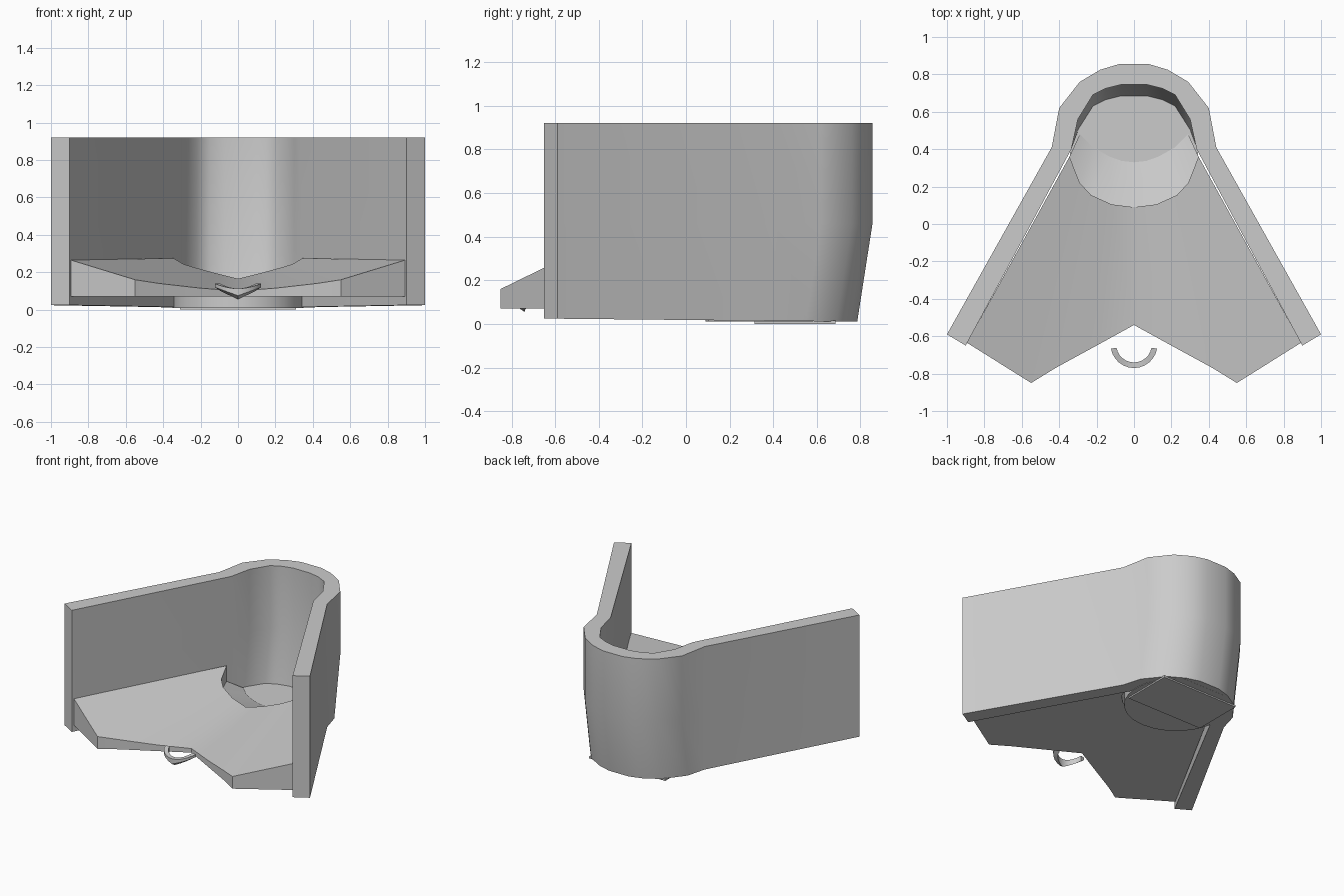
import bpy, bmesh, math
from mathutils import Vector

if "Cube" in bpy.data.objects:
    bpy.data.objects.remove(bpy.data.objects["Cube"])


def finish(name, bm, smooth=True):
    bmesh.ops.remove_doubles(bm, verts=bm.verts, dist=0.0005)
    bmesh.ops.recalc_face_normals(bm, faces=bm.faces)
    me = bpy.data.meshes.new(name)
    bm.to_mesh(me)
    bm.free()
    ob = bpy.data.objects.new(name, me)
    bpy.context.collection.objects.link(ob)
    if smooth:
        bpy.ops.object.select_all(action='DESELECT')
        ob.select_set(True)
        bpy.context.view_layer.objects.active = ob
        bpy.ops.object.shade_smooth_by_angle(angle=math.radians(35))
        mod = ob.modifiers.new("weighted", 'WEIGHTED_NORMAL')
        mod.keep_sharp = True
    return ob


def mirrored(half):
    """Extend a right-hand list of points to the left side."""
    left = [(-p[0],) + tuple(p[1:]) for p in reversed(half) if p[0] > 0]
    return list(half)[::-1] + [tuple(p) for p in left[::-1]]


def loft(bm, rows, closed_rows=False):
    """Join rows of points with quads."""
    vs = [[bm.verts.new(p) for p in r] for r in rows]
    for a, b in zip(vs, vs[1:] + (vs[:1] if closed_rows else [])):
        for i in range(len(a) - 1):
            bm.faces.new((a[i], a[i + 1], b[i + 1], b[i]))
    return vs


def closed_strip(bm, rows):
    """Loft rows into a tube and cap both ends."""
    vs = loft(bm, rows, True)
    bm.faces.new([r[0] for r in vs])
    bm.faces.new([r[-1] for r in vs])


# Curved surrounding wall, back tapering in below mid height
outer = mirrored([(.08, .855), (.18, .825), (.29, .76), (.40, .62), (.44, .41), (1, -.59)])
inner = mirrored([(.07, .745), (.15, .725), (.22, .69), (.30, .56), (.335, .40), (.90, -.65)])


def level(pts, z):
    if z is not None:
        return [(x, y, z) for x, y in pts]
    out = []
    for x, y in pts:
        yb = y - .07 * min(1, max(0, (y - .41) / .16))
        out.append((x, yb, .018 - .01 * yb))
    return out


bm = bmesh.new()
closed_strip(bm, [level(outer, .92), level(outer, .46), level(outer, None),
                  level(inner, None), level(inner, .46), level(inner, .92)])
finish("surround_wall", bm)

# Sloping floor slab with a shallow central valley
front = mirrored([(0, -.54, .10), (.2, -.65, .115), (.42, -.77, .14), (.55, -.85, .16), (.893, -.635, .265)])
back = mirrored([(0, .09, .165), (.12, .105, .195), (.23, .155, .225), (.29, .22, .243), (.345, .36, .275)])


def drop(row):
    return [(x, y, .07) for x, y, z in row]


bm = bmesh.new()
closed_strip(bm, [front, back, drop(back), drop(front)])
finish("floor_slab", bm)

# Round base under the well
bm = bmesh.new()
ring = [(.35 * math.cos(2 * math.pi * i / 24), .44 + .35 * math.sin(2 * math.pi * i / 24)) for i in range(24)]
f = bm.faces.new([bm.verts.new((x, min(y, .74), .01)) for x, y in ring])
new = bmesh.ops.extrude_face_region(bm, geom=[f])["geom"]
bmesh.ops.translate(bm, vec=Vector((0, 0, .065)), verts=[g for g in new if isinstance(g, bmesh.types.BMVert)])
finish("well_base", bm)

# Fan shaped lip running down into the well
lip_low = mirrored([(0, .33, .08), (.065, .337, .08), (.13, .36, .08), (.22, .41, .08), (.29, .48, .08)])
lip_top = [(x, y, min(z, .165) - .005) for x, y, z in back]
bm = bmesh.new()
loft(bm, [lip_top, lip_low])
finish("well_lip", bm)

# Thin plate below the base
bm = bmesh.new()
bmesh.ops.create_cube(bm, size=1)
for v in bm.verts:
    v.co = (v.co.x * .62, .5 + v.co.y * .37, .0075 + v.co.z * .015)
finish("bottom_plate", bm, False)

# Crescent hook in front
bm = bmesh.new()
rows = [[], [], [], []]
for i in range(13):
    a = math.radians(190 + 160 * i / 12)
    t = abs(math.cos(a))
    top, low = .113 + .027 * t * t, .055 + .045 * t
    for row, (r, z) in zip(rows, [(.125, top), (.125, low + .02), (.095, low), (.095, top)]):
        row.append((r * math.cos(a), -.645 + r * math.sin(a), z))
closed_strip(bm, rows)
finish("front_hook", bm)
